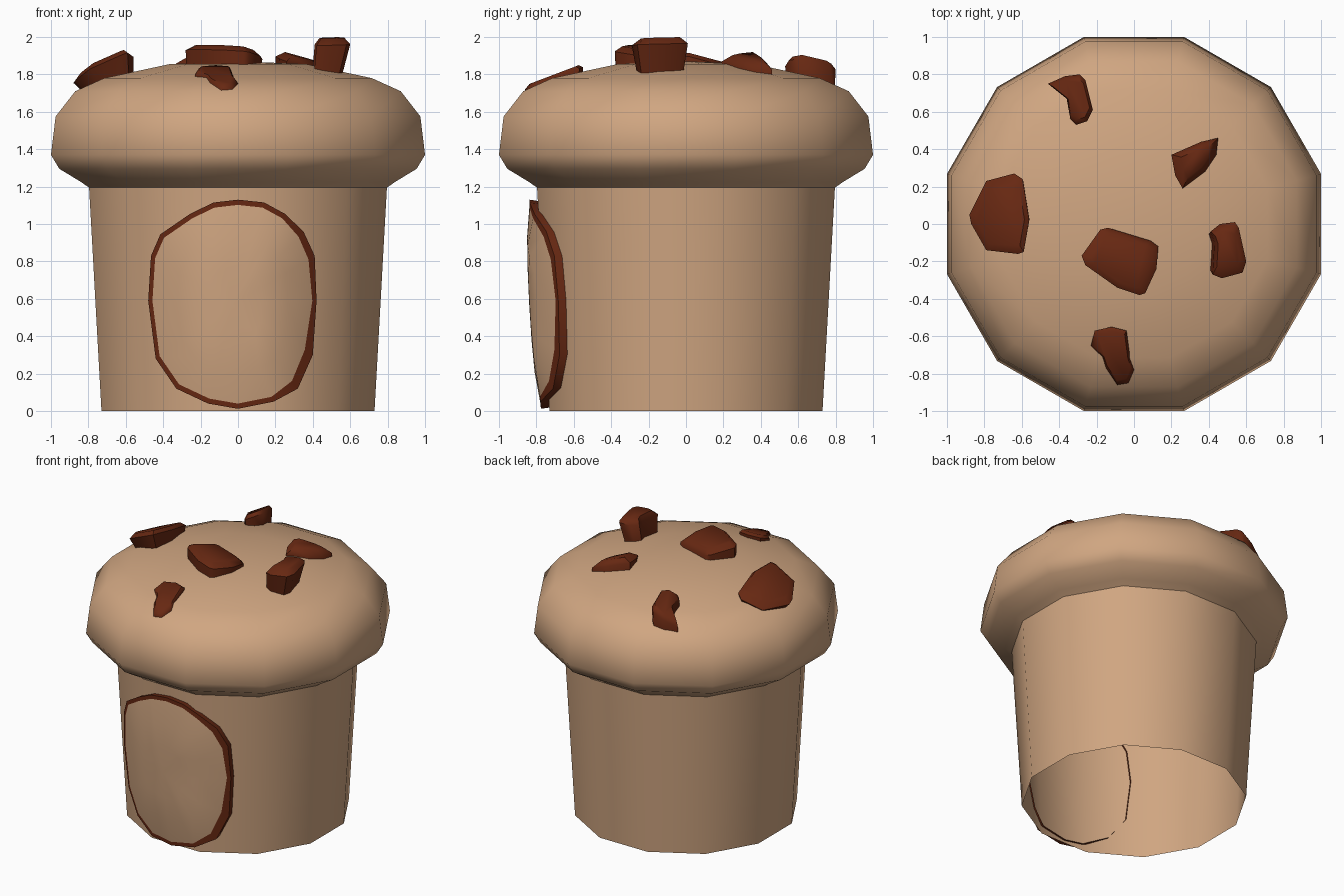
import bpy, bmesh, math

if "Cube" in bpy.data.objects:
    bpy.data.objects.remove(bpy.data.objects["Cube"])

SIDES = 12
APOTHEM = math.cos(math.pi / SIDES)


def material(name, rgb):
    m = bpy.data.materials.new(name)
    m.diffuse_color = (*rgb, 1)
    m.use_nodes = True
    m.node_tree.nodes["Principled BSDF"].inputs["Base Color"].default_value = m.diffuse_color
    return m


TAN = material("baked tan", (0.63, 0.38, 0.22))
CHOC = material("dark chocolate", (0.135, 0.021, 0.006))


def loft(name, rings, mat, cap_start=False, cap_end=False, tip=None, angle=180):
    """Skin closed rings of points; optionally close the ends or fan to a tip."""
    bm = bmesh.new()
    loops = [[bm.verts.new(p) for p in ring] for ring in rings]
    n = len(rings[0])
    for a, b in zip(loops, loops[1:]):
        for i in range(n):
            j = (i + 1) % n
            bm.faces.new((a[i], a[j], b[j], b[i]))
    if cap_start:
        bm.faces.new(loops[0][::-1])
    if cap_end:
        bm.faces.new(loops[-1])
    if tip:
        t = bm.verts.new(tip)
        for i in range(n):
            bm.faces.new((loops[-1][i], loops[-1][(i + 1) % n], t))
    me = bpy.data.meshes.new(name)
    bm.to_mesh(me)
    bm.free()
    me.materials.append(mat)
    ob = bpy.data.objects.new(name, me)
    bpy.context.collection.objects.link(ob)
    bpy.ops.object.select_all(action='DESELECT')
    ob.select_set(True)
    bpy.context.view_layer.objects.active = ob
    bpy.ops.object.shade_smooth_by_angle(angle=math.radians(angle))
    return ob


def polygon(half_width, z):
    r = half_width / APOTHEM
    return [(r * math.cos(math.radians(15 + 30 * k)),
             r * math.sin(math.radians(15 + 30 * k)), z) for k in range(SIDES)]


# Tapered body, open underneath
loft("muffin_body", [polygon(0.73, 0), polygon(0.797, 1.21)], TAN)

# Domed muffin top with overhanging rim
DOME = [(0.79, 1.19), (0.84, 1.225), (0.955, 1.295), (1.0, 1.37),
        (0.975, 1.575), (0.87, 1.71), (0.715, 1.78), (0.365, 1.855)]
loft("muffin_top", [polygon(w, z) for w, z in DOME], TAN, tip=(0, 0, 1.87))


def dome_z(x, y):
    r = math.hypot(x, y)
    pts = [(0, 1.87)] + DOME[:2:-1]
    for (r0, z0), (r1, z1) in zip(pts, pts[1:]):
        if r <= r1:
            return z0 + (z1 - z0) * (r - r0) / (r1 - r0)
    return 1.5


# Front door: bulging panel inside a chocolate frame, wrapped on the body
def front(x, z, off):
    hw = 0.73 + 0.055 * z
    return (x, -hw - off + max(0, abs(x) - 0.268 * hw) * 0.577, z)


OUTLINE = [(0, 1.13), (-.13, 1.115), (-.255, 1.055), (-.415, .945), (-.465, .83),
           (-.48, .59), (-.44, .28), (-.33, .12), (-.16, .04), (0, .012),
           (.19, .05), (.32, .12), (.40, .30), (.42, .59), (.41, .83),
           (.35, .96), (.25, 1.055), (.14, 1.115)]
CX, CZ = -0.03, 0.57


def scaled(s, off):
    return [front(CX + (x - CX) * s, CZ + (z - CZ) * s, off) for x, z in OUTLINE]


inner = scaled(0.95, 0.046)
for i, s in ((11, 0.91), (12, 0.90), (15, 0.93), (14, 0.925)):   # thicker spots
    x, z = OUTLINE[i]
    inner[i] = front(CX + (x - CX) * s, CZ + (z - CZ) * s, 0.046)
loft("door_frame", [scaled(0.985, -0.012), scaled(1, 0.045), inner], CHOC, angle=40)
loft("door_panel", [inner, scaled(0.65, 0.068), scaled(0.35, 0.075)], TAN,
     tip=front(CX, CZ, 0.077))


# Chocolate chunks: outline seen from above, tilted top plane, tucked-in base
def chunk(name, pts, z0, sx, sy, base=0.9, shift=0.0, top=0.82, bevel=0.03):
    cx = sum(p[0] for p in pts) / len(pts)
    cy = sum(p[1] for p in pts) / len(pts)

    def ring(s, dx, height):
        out = []
        for x, y in pts:
            px, py = cx + (x - cx) * s + dx, cy + (y - cy) * s
            out.append((px, py, height(px, py)))
        return out

    def plane(x, y):
        return z0 + sx * (x - cx) + sy * (y - cy)

    rings = [ring(base, shift, lambda x, y: min(dome_z(x, y), plane(x, y)) - 0.04),
             ring(1, 0, lambda x, y: plane(x, y) - bevel),
             ring(top, 0, plane)]
    loft(name, rings, CHOC, True, True, angle=50)


chunk("chunk_left", [(-.88, .05), (-.79, .23), (-.64, .27), (-.595, .24), (-.56, .02),
                     (-.59, -.15), (-.62, -.16), (-.79, -.14), (-.87, 0)],
      1.86, 0.42, -0.2, base=0.8, shift=0.03)
chunk("chunk_back", [(-.46, .75), (-.37, .79), (-.29, .80), (-.26, .77), (-.22, .61),
                     (-.25, .55), (-.31, .53), (-.34, .56), (-.36, .67)],
      1.855, 0.55, -0.1, base=0.95)
chunk("chunk_back_right", [(.20, .37), (.36, .44), (.45, .46), (.44, .37),
                           (.38, .28), (.26, .19), (.22, .26)],
      1.895, -0.3, 0.05, base=0.97, top=0.6, bevel=0.04)
chunk("chunk_centre", [(-.28, -.17), (-.18, -.03), (-.14, -.02), (.09, -.09), (.13, -.12),
                       (.12, -.24), (.06, -.37), (.03, -.38), (-.09, -.34), (-.26, -.22)],
      1.94, -0.1, -0.12, base=0.98, top=0.78)
chunk("chunk_right", [(.41, -.04), (.46, 0), (.54, .01), (.56, -.02), (.60, -.2),
                      (.58, -.26), (.47, -.29), (.42, -.27), (.43, -.1)],
      1.995, 0.03, 0.03, base=0.8, shift=-0.03, top=0.7, bevel=0.035)
chunk("chunk_front", [(-.23, -.65), (-.21, -.57), (-.12, -.55), (-.04, -.57), (-.02, -.72),
                      (0, -.78), (-.03, -.85), (-.09, -.86), (-.15, -.77), (-.17, -.71)],
      1.80, 0, 0.38, base=0.97, top=0.85, bevel=0.02)
